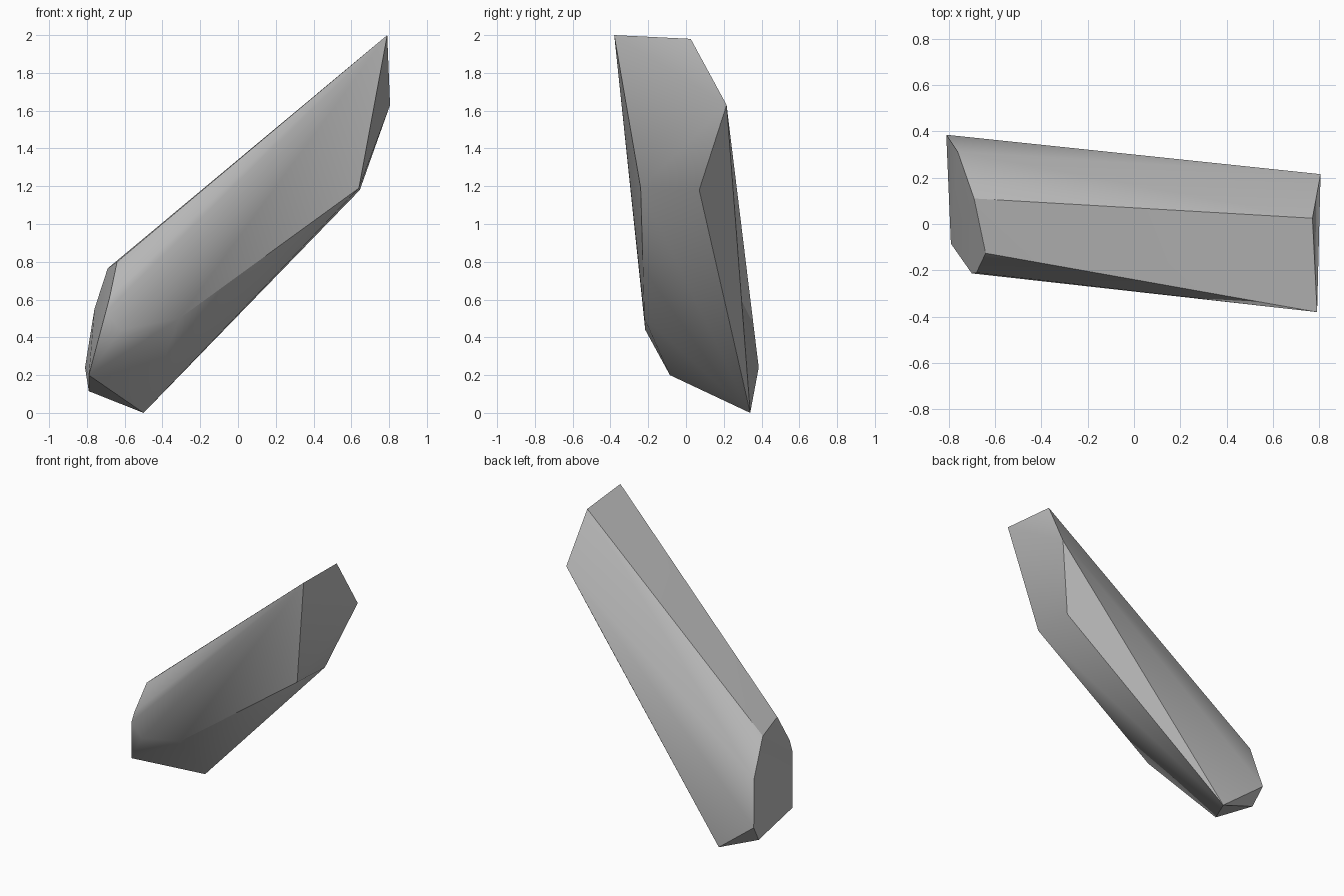
import bpy
import bmesh
from math import radians

cube = bpy.data.objects.get("Cube")
if cube:
    bpy.data.objects.remove(cube, do_unlink=True)

# Plain grey stone colour
grey = bpy.data.materials.new("stone_grey")
grey.use_nodes = True
colour = (0.5, 0.5, 0.5, 1)
grey.diffuse_color = colour
grey.node_tree.nodes["Principled BSDF"].inputs["Base Color"].default_value = colour

# Corners of the upper broken end
upper_end = [(0.79, -0.38, 2.0), (0.77, 0.025, 1.98), (0.805, 0.215, 1.63),
             (0.645, 0.07, 1.18), (0.64, -0.24, 1.19)]
# Corners of the lower broken end
lower_end = [(-0.81, 0.385, 0.24), (-0.76, 0.31, 0.55), (-0.69, 0.11, 0.765),
             (-0.64, -0.126, 0.80), (-0.68, -0.21, 0.61), (-0.70, -0.213, 0.535),
             (-0.79, -0.085, 0.20), (-0.79, 0.30, 0.115)]
# Foot point and the two corners along the lower front edge
under_side = [(-0.50, 0.34, 0.0), (-0.62, -0.216, 0.44), (-0.31, -0.22, 0.50)]

# Shard: convex body wrapped around its corners
bm = bmesh.new()
for corner in upper_end + lower_end + under_side:
    bm.verts.new(corner)
bmesh.ops.convex_hull(bm, input=bm.verts)
bmesh.ops.dissolve_limit(bm, angle_limit=radians(1.5), verts=bm.verts, edges=bm.edges)
bmesh.ops.recalc_face_normals(bm, faces=bm.faces)
mesh = bpy.data.meshes.new("stone_shard")
bm.to_mesh(mesh)
bm.free()
mesh.materials.append(grey)

shard = bpy.data.objects.new("stone_shard", mesh)
bpy.context.collection.objects.link(shard)
bpy.context.view_layer.objects.active = shard
shard.select_set(True)
bpy.ops.object.shade_smooth_by_angle(angle=radians(30))
